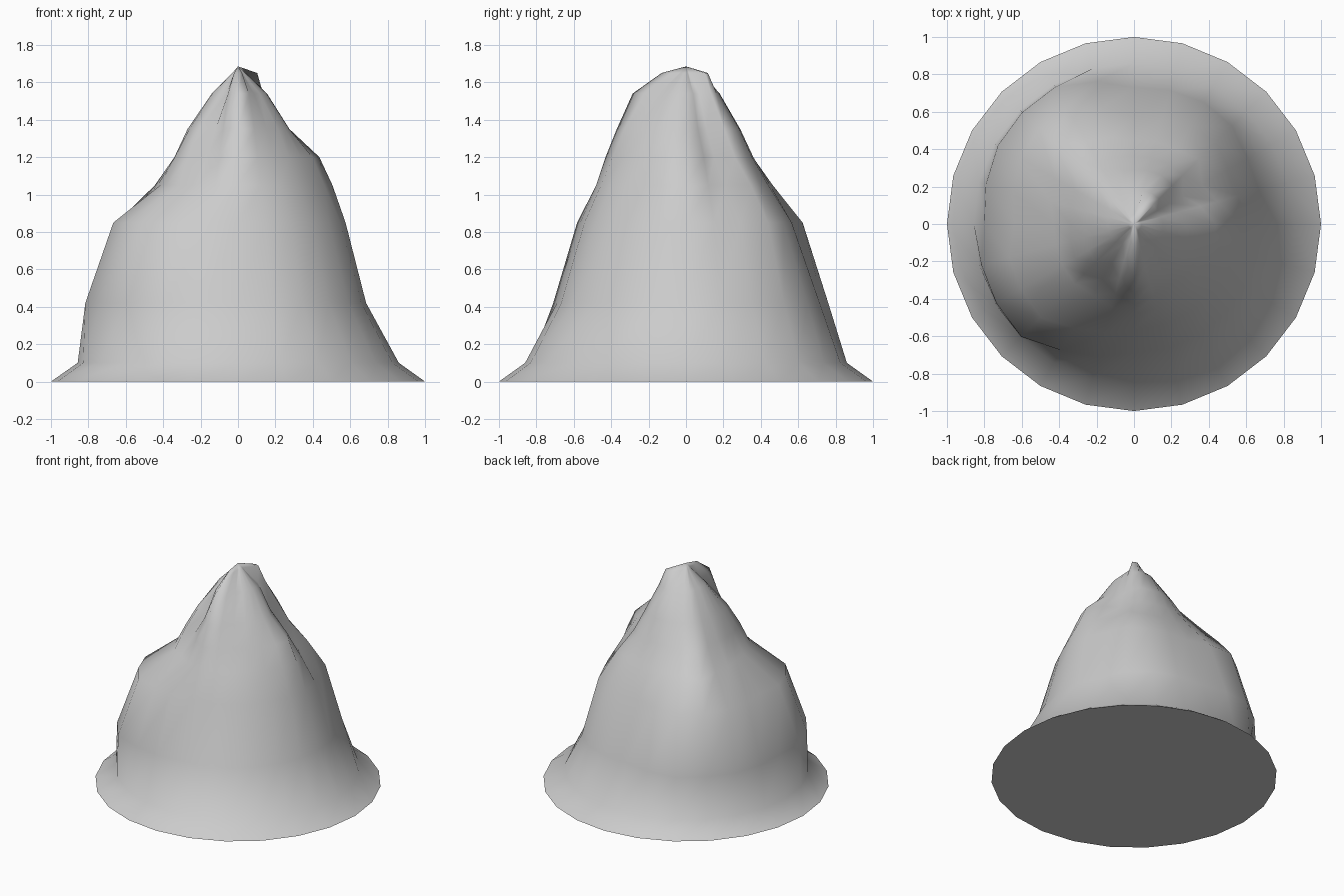
import bpy, bmesh, math

SIDES, PEAK = 24, 1.685

# Contour heights, and for each direction (degrees) the radius at those heights
LEVELS = (0.10, 0.42, 0.85, 1.05, 1.20, 1.35, 1.54, 1.65)
PROFILES = {
    0:   (.86, .685, .575, .505, .435, .275, .155, .04),
    30:  (.85, .70, .58, .42, .30, .22, .14, .03),
    45:  (.85, .74, .62, .49, .37, .29, .19, .145),
    60:  (.85, .75, .60, .46, .37, .30, .19, .135),
    90:  (.86, .73, .57, .45, .36, .29, .18, .05),
    120: (.86, .845, .72, .51, .38, .29, .15, .04),
    135: (.86, .845, .72, .60, .44, .29, .17, .04),
    150: (.86, .84, .70, .49, .36, .27, .15, .03),
    180: (.857, .80, .64, .43, .34, .27, .14, .03),
    195: (.857, .845, .69, .43, .35, .27, .14, .03),
    225: (.857, .852, .705, .45, .38, .29, .13, .03),
    240: (.857, .78, .64, .44, .34, .24, .12, .03),
    270: (.86, .69, .565, .48, .43, .37, .285, .13),
    300: (.86, .69, .56, .46, .38, .31, .17, .04),
    330: (.85, .68, .56, .45, .39, .29, .16, .04),
}


def radius(level, deg):
    """Blend between the two nearest direction profiles."""
    a = max(k for k in PROFILES if k <= deg)
    b = min((k for k in PROFILES if k > deg), default=360)
    t = (deg - a) / (b - a)
    return PROFILES[a][level] * (1 - t) + PROFILES[b % 360][level] * t


bm = bmesh.new()


def add_ring(z, radius_at):
    row = []
    for s in range(SIDES):
        deg = s * 360 / SIDES
        a, r = math.radians(deg), radius_at(deg)
        row.append(bm.verts.new((r * math.cos(a), r * math.sin(a), z)))
    return row


# Round foot, then the contour rings of the slope
rings = [add_ring(0, lambda d: 1.0)]
for i, z in enumerate(LEVELS):
    rings.append(add_ring(z, lambda d: radius(i, d)))

# Slope quads, summit fan and flat underside
peak = bm.verts.new((0, 0, PEAK))
for s in range(SIDES):
    n = (s + 1) % SIDES
    for low, high in zip(rings, rings[1:]):
        bm.faces.new((low[s], low[n], high[n], high[s]))
    bm.faces.new((rings[-1][s], rings[-1][n], peak))
base = bm.faces.new(rings[0][::-1])

# Smooth slope with a crisp ground edge
for f in bm.faces:
    f.smooth = f is not base
for e in base.edges:
    e.smooth = False

mesh = bpy.data.meshes.new("mountain")
bm.to_mesh(mesh)
bm.free()
bpy.context.collection.objects.link(bpy.data.objects.new("mountain", mesh))
